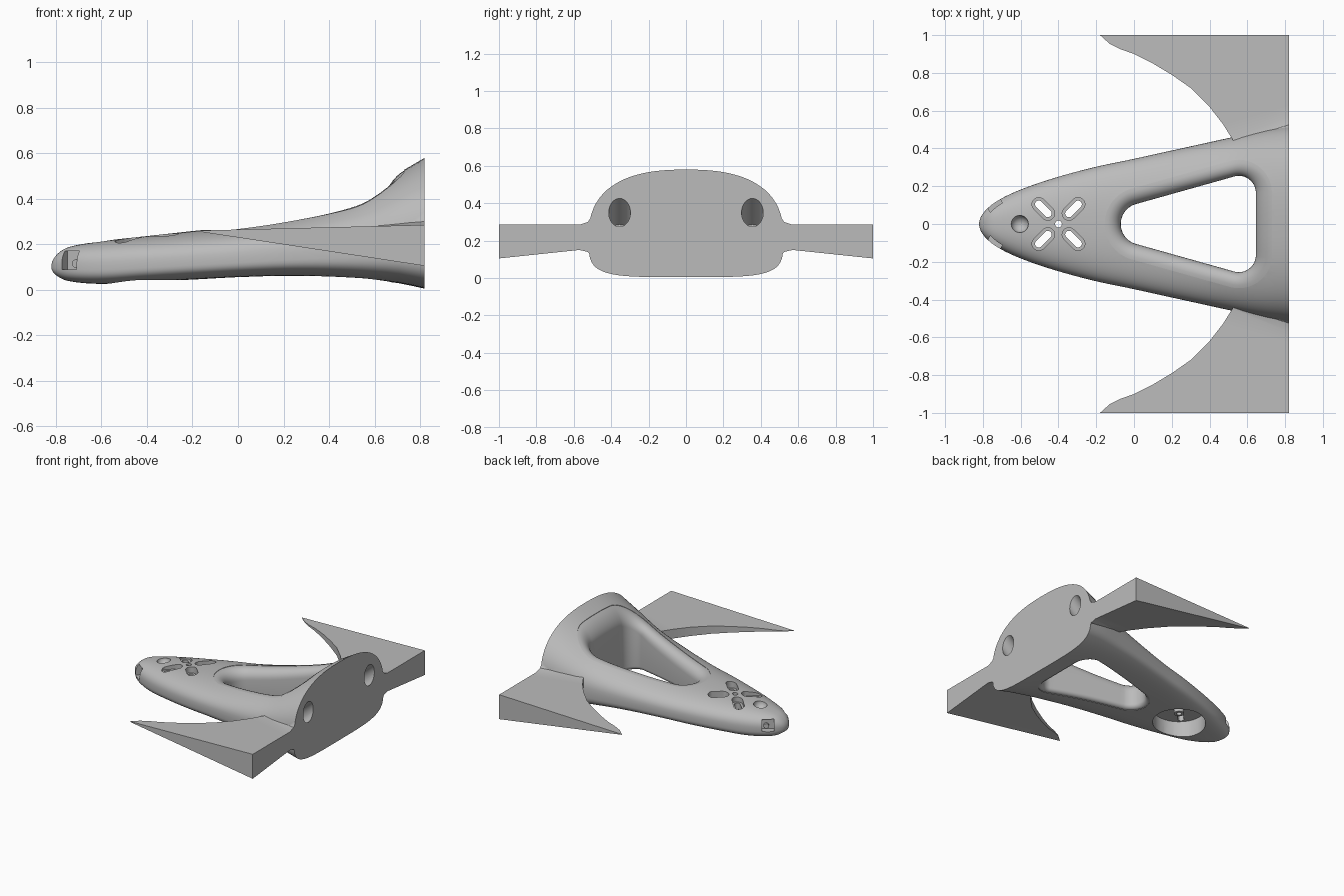
import bpy, bmesh, math
from math import sin, cos, pi, radians
from mathutils import Vector, Matrix

cube = bpy.data.objects.get("Cube")
if cube:
    bpy.data.objects.remove(cube, do_unlink=True)

grey = bpy.data.materials.new("light_grey")
grey.use_nodes = True
grey.diffuse_color = (0.5, 0.5, 0.5, 1)
grey.node_tree.nodes["Principled BSDF"].inputs["Base Color"].default_value = (0.5, 0.5, 0.5, 1)

# hull stations: x, half width, top, bottom
STATIONS = [(-.82, 0, .1, .1), (-.80, .055, .15, .065), (-.75, .105, .185, .04),
            (-.6, .182, .213, .026), (-.4, .25, .236, .035), (-.2, .303, .258, .045),
            (0, .345, .28, .055), (.25, .4, .33, .06), (.5, .455, .405, .05),
            (.7, .5, .51, .03), (.82, .52, .58, .005)]


def root(x):
    return math.sqrt(max(0, (x + .82) / 1.64))


def section(x):
    """Smoothly interpolated half width, top and bottom of the hull."""
    keys = [root(st[0]) for st in STATIONS]
    s = min(max(root(x), 0), 1)
    last = len(keys) - 1
    i = max(k for k in range(last) if keys[k] <= s)
    span = keys[i + 1] - keys[i]
    t = (s - keys[i]) / span

    def slope(k, c):
        a, b = max(k - 1, 0), min(k + 1, last)
        return (STATIONS[b][c] - STATIONS[a][c]) / (keys[b] - keys[a]) * span
    out = []
    for c in (1, 2, 3):
        p, q = STATIONS[i][c], STATIONS[i + 1][c]
        out.append(p * (1 + 2 * t) * (1 - t) ** 2 + slope(i, c) * t * (1 - t) ** 2
                   + q * t * t * (3 - 2 * t) + slope(i + 1, c) * t * t * (t - 1))
    w, top, bottom = out
    mid = bottom + (top - bottom) * (.45 - .075 * s)
    return w, top, bottom, mid, 2.5 + 2 * s


def surface(x, y, upper):
    """Height of the hull skin above a plan position."""
    w, top, bottom, mid, low = section(x)
    n = 2.5 if upper else low
    edge = top if upper else bottom
    return mid + (edge - mid) * max(0, 1 - abs(y / w) ** n) ** (1 / n)


def finish(bm, name):
    bmesh.ops.recalc_face_normals(bm, faces=bm.faces)
    mesh = bpy.data.meshes.new(name)
    bm.to_mesh(mesh)
    bm.free()
    mesh.materials.append(grey)
    ob = bpy.data.objects.new(name, mesh)
    bpy.context.collection.objects.link(ob)
    return ob


def loft(name, rings):
    """Closed solid through rings of equal point count."""
    bm = bmesh.new()
    rows = [[bm.verts.new(p) for p in ring] for ring in rings]
    n = len(rows[0])
    for a, b in zip(rows, rows[1:]):
        for i in range(n):
            j = (i + 1) % n
            bm.faces.new((a[i], a[j], b[j], b[i]))
    bm.faces.new(rows[0])
    bm.faces.new(rows[-1])
    return finish(bm, name)


def combine(ob, other, operation):
    mod = ob.modifiers.new(operation.lower(), 'BOOLEAN')
    mod.operation, mod.object, mod.solver = operation, other, 'EXACT'
    deps = bpy.context.evaluated_depsgraph_get()
    ob.data = bpy.data.meshes.new_from_object(ob.evaluated_get(deps))
    ob.modifiers.clear()
    bpy.data.objects.remove(other, do_unlink=True)


def capsule(name, centre, angle, half, r, z0, z1):
    """Upright prism with a slot outline; a circle when half is zero."""
    pts = []
    for k in range(32):
        t = 2 * pi * (k + .5) / 32
        p = Vector((r * cos(t) + math.copysign(half, cos(t)), r * sin(t), 0))
        pts.append(Matrix.Rotation(angle, 3, 'Z') @ p + Vector((*centre, 0)))
    return loft(name, [[(p.x, p.y, z) for p in pts] for z in (z0, z1)])


# hull
rings = []
for k in range(57):
    s = .015 + .985 * k / 56
    x = -.82 + 1.64 * s * s
    w, top, bottom, mid, low = section(x)
    ring = []
    for j in range(72):
        t = 2 * pi * j / 72
        n, h = (2.5, top - mid) if sin(t) >= 0 else (low, mid - bottom)
        ring.append((x, math.copysign(w * abs(cos(t)) ** (2 / n), cos(t)),
                     mid + math.copysign(h * abs(sin(t)) ** (2 / n), sin(t))))
    rings.append(ring)
body = loft("body", rings)

# wings: rows of (leading x, leading y, trailing y, root flare)
LEAD = [(.52, .45), (.47, .53), (.4, .62), (.3, .72), (.2, .79), (.1, .85),
        (0, .9), (-.07, .925), (-.13, .955), (-.18, 1)]
rows = [(.56, .3, .3, .05), (.54, .42, .497, .055), (.53, .435, .525, .015)]
rows += [(x, y, .57 + .43 * (y - .45) / .55, 0) for x, y in LEAD]
for side in (-1, 1):
    rings = []
    for x, y, y_back, flare in rows:
        ring = []
        for px, py, f in ((x, y, 0), (.82, y_back, flare)):
            upper = .26 + .025 * (px + .18)
            lower = .26 - .155 * (px + .18) + .105 * (1 - py)
            ring.append([(px, side * py, upper + f), (px, side * py, min(lower, upper - .003) - f)])
        rings.append([ring[0][0], ring[1][0], ring[1][1], ring[0][1]])
    combine(body, loft("wing", rings), 'UNION')

# central opening: rounded triangle with a wide upper and a narrow lower fillet
circles = [(Vector((.04, 0)), .11), (Vector((.555, .165)), .09), (Vector((.555, -.165)), .09)]
corners = []
for k in range(72):
    n = Vector((cos(2 * pi * k / 72), sin(2 * pi * k / 72)))
    c, r = max(circles, key=lambda cr: cr[0].dot(n) + cr[1])
    corners.append((c + r * n, n))
outline = []
for (p, n), (q, m) in zip(corners, corners[1:] + corners[:1]):
    steps = max(1, round((q - p).length / .03))
    outline += [(p.lerp(q, i / steps), n.lerp(m, i / steps)) for i in range(steps)]


def fillet_ring(r, a, upper, extra=0):
    sign = 1 if upper else -1
    ring = []
    for p, n in outline:
        q = p + n * r * (1 - cos(a))
        z = surface(q.x, q.y, upper) + sign * (extra - .003 - r * (1 - sin(a)))
        ring.append((q.x, q.y, z))
    return ring


arc = [pi / 2 * k / 8 for k in range(9)]
rings = [fillet_ring(.03, pi / 2, False, .3)]
rings += [fillet_ring(.03, a, False) for a in reversed(arc)]
rings += [fillet_ring(.085, a, True) for a in arc]
rings.append(fillet_ring(.085, pi / 2, True, .4))
combine(body, loft("opening_cutter", rings), 'DIFFERENCE')

# round bay underneath, with a central boss
hub = (-.4, 0)
combine(body, capsule("bay_cutter", hub, 0, 0, .18, -.1, .15), 'DIFFERENCE')
combine(body, capsule("boss", hub, 0, 0, .035, .11, .17), 'UNION')
combine(body, capsule("pin_hole", hub, 0, 0, .018, 0, .4), 'DIFFERENCE')

# four stepped vent slots
for k in range(4):
    a = pi / 4 + k * pi / 2
    c = (hub[0] + .113 * cos(a), .113 * sin(a))
    combine(body, capsule("vent_pocket", c, a, .034, .036, .195, .4), 'DIFFERENCE')
    combine(body, capsule("vent_slot", c, a, .034, .02, 0, .4), 'DIFFERENCE')

# round dimple on the nose
bm = bmesh.new()
bmesh.ops.create_uvsphere(bm, u_segments=32, v_segments=16, radius=.046,
                          matrix=Matrix.Translation((-.605, 0, .215)))
combine(body, finish(bm, "dimple_cutter"), 'DIFFERENCE')

for side in (-1, 1):
    # square nose socket with a small lens
    place = Matrix.Translation((-.735, side * .098, .13)) @ Matrix.Rotation(side * radians(33), 4, 'Z')
    bm = bmesh.new()
    bmesh.ops.create_cube(bm, size=1, matrix=place @ Matrix.Diagonal((.08, .075, .08, 1)))
    combine(body, finish(bm, "socket_cutter"), 'DIFFERENCE')
    bm = bmesh.new()
    spot = Matrix.Translation((.012, -side * .035, -.015)) @ Matrix.Rotation(pi / 2, 4, 'X')
    bmesh.ops.create_cone(bm, cap_ends=True, segments=24, radius1=.018, radius2=.018,
                          depth=.03, matrix=place @ spot)
    combine(body, finish(bm, "lens"), 'UNION')

    # sloping exhaust hole in the rear face
    bm = bmesh.new()
    tilt = Matrix.Translation((.82, side * .355, .35)) @ Matrix.Rotation(radians(50), 4, 'Y')
    bmesh.ops.create_cone(bm, cap_ends=True, segments=40, radius1=.058, radius2=.058,
                          depth=.34, matrix=tilt)
    combine(body, finish(bm, "exhaust_cutter"), 'DIFFERENCE')

bpy.context.view_layer.objects.active = body
body.select_set(True)
bpy.ops.object.shade_smooth_by_angle(angle=radians(32))
